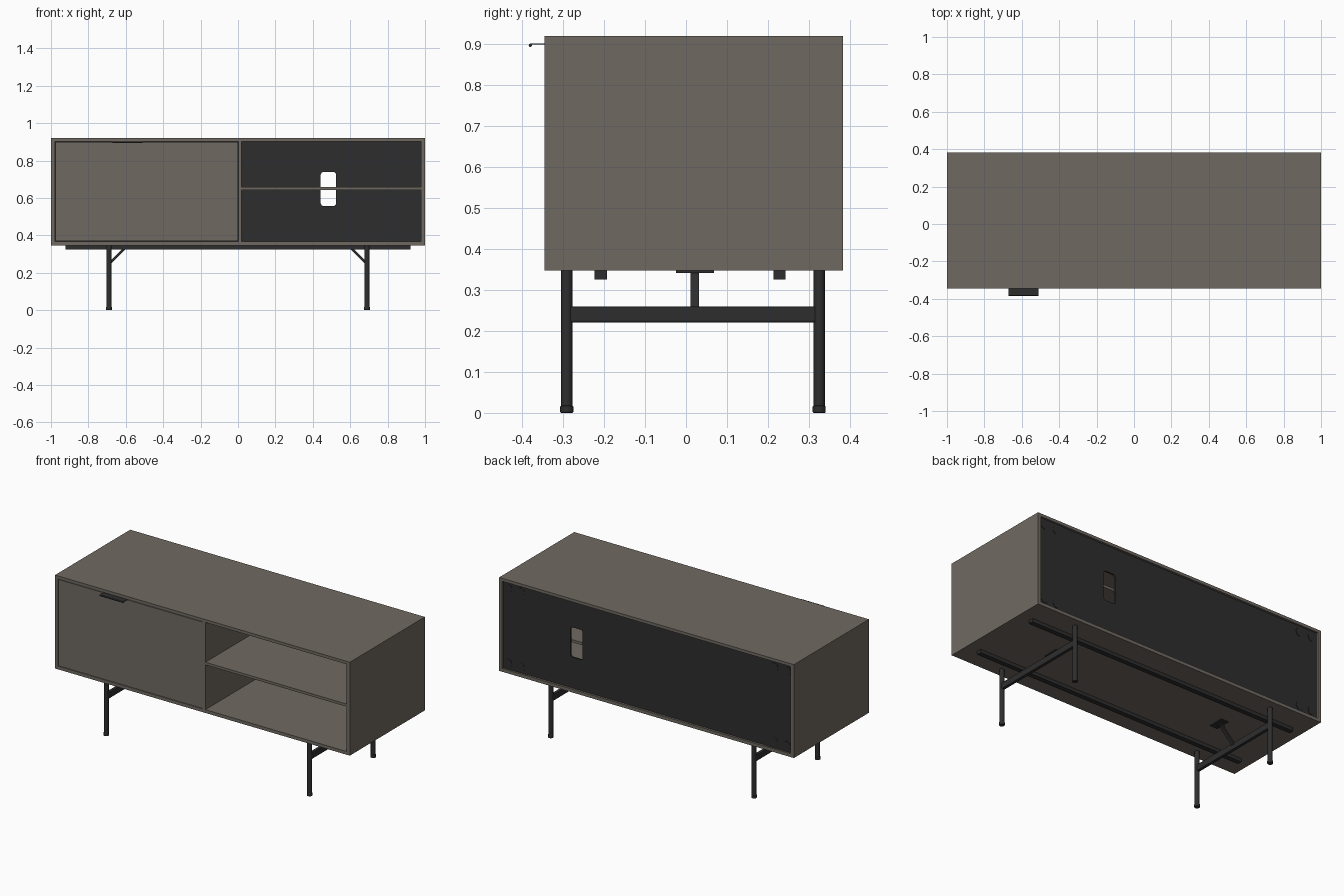
import bpy, bmesh, math
from mathutils import Vector

if "Cube" in bpy.data.objects:
    bpy.data.objects.remove(bpy.data.objects["Cube"])


def material(name, rgb):
    m = bpy.data.materials.new(name)
    m.diffuse_color = (*rgb, 1)
    m.use_nodes = True
    m.node_tree.nodes["Principled BSDF"].inputs["Base Color"].default_value = m.diffuse_color
    return m


WOOD = material("taupe wood", (0.160, 0.141, 0.119))
BLACK = material("black metal", (0.027, 0.027, 0.027))


def finish(name, bm, mat):
    me = bpy.data.meshes.new(name)
    bmesh.ops.recalc_face_normals(bm, faces=bm.faces)
    bm.to_mesh(me)
    bm.free()
    ob = bpy.data.objects.new(name, me)
    bpy.context.collection.objects.link(ob)
    me.materials.append(mat)
    return ob


def box(name, x, y, z, mat, bevel=0.0, segments=1):
    """Box from (min, max) ranges."""
    bm = bmesh.new()
    bmesh.ops.create_cube(bm, size=1)
    for v in bm.verts:
        v.co = Vector([r[0] if c < 0 else r[1] for c, r in zip(v.co, (x, y, z))])
    ob = finish(name, bm, mat)
    if bevel:
        mod = ob.modifiers.new("bevel", 'BEVEL')
        mod.width, mod.segments = bevel, segments
    return ob


def rod(name, a, b, r, mat, sides=24):
    """Smooth cylinder between two points."""
    a, b = Vector(a), Vector(b)
    bm = bmesh.new()
    bmesh.ops.create_cone(bm, cap_ends=True, segments=sides, radius1=r, radius2=r, depth=(b - a).length)
    q = Vector((0, 0, 1)).rotation_difference(b - a)
    for v in bm.verts:
        v.co = q @ v.co + (a + b) / 2
    for f in bm.faces:
        f.smooth = len(f.verts) == 4
    for e in bm.edges:
        e.smooth = all(len(f.verts) == 4 for f in e.link_faces)
    return finish(name, bm, mat)


def prism(name, pts, y, mat):
    """Extrude an xz outline along y."""
    bm = bmesh.new()
    f = bm.faces.new([bm.verts.new((px, y[0], pz)) for px, pz in pts])
    ext = bmesh.ops.extrude_face_region(bm, geom=[f])
    for v in ext["geom"]:
        if isinstance(v, bmesh.types.BMVert):
            v.co.y = y[1]
    return finish(name, bm, mat)


def rounded_rect(x, z, r, n=6):
    pts = []
    for i, (cx, cz) in enumerate(((x[1]-r, z[1]-r), (x[0]+r, z[1]-r), (x[0]+r, z[0]+r), (x[1]-r, z[0]+r))):
        for k in range(n + 1):
            a = math.pi / 2 * (i + k / n)
            pts.append((cx + r * math.cos(a), cz + r * math.sin(a)))
    return pts


# Cabinet carcass
F, B = -0.345, 0.383
box("top_panel", (-1, 1), (F, B), (0.902, 0.92), WOOD)
box("bottom_panel", (-1, 1), (F, B), (0.347, 0.367), WOOD)
for s, side in ((-1, "left"), (1, "right")):
    box(side + "_side_panel", sorted((s * 0.979, s)), (F, B), (0.367, 0.902), WOOD)
box("divider", (0.002, 0.02), (F, 0.36), (0.367, 0.902), WOOD)
box("shelf", (0.02, 0.979), (F, 0.36), (0.642, 0.658), WOOD)
box("door", (-0.976, -0.001), (F, F + 0.018), (0.370, 0.899), WOOD)

# Back panel with a rounded cable slot
cu = bpy.data.curves.new("back_panel", 'CURVE')
cu.dimensions, cu.fill_mode, cu.extrude = '2D', 'BOTH', 0.005
outline = [(-0.979, 0.367), (0.979, 0.367), (0.979, 0.902), (-0.979, 0.902)]
for pts in (outline, rounded_rect((0.442, 0.525), (0.556, 0.74), 0.018)):
    sp = cu.splines.new('POLY')
    sp.points.add(len(pts) - 1)
    for p, (px, pz) in zip(sp.points, pts):
        p.co = (px, pz, 0, 1)
    sp.use_cyclic_u = True
back = bpy.data.objects.new("back_panel", cu)
bpy.context.collection.objects.link(back)
cu.materials.append(BLACK)
back.rotation_euler.x = math.pi / 2
back.location.y = 0.365
bpy.context.view_layer.objects.active = back
back.select_set(True)
bpy.ops.object.convert(target='MESH')
back.select_set(False)

# Back corner strips and round fastener caps
for s, side in ((-1, "left"), (1, "right")):
    box(side + "_back_strip", sorted((s * 0.81, s * 0.979)), (0.369, 0.372), (0.367, 0.902), BLACK)
    for cx in (0.86, 0.945):
        for cz in (0.405, 0.864):
            rod(side + "_fastener_cap", (s * cx, 0.371, cz), (s * cx, 0.374, cz), 0.026, BLACK)

# Door handle: thin tab with a rolled lip
box("handle_tab", (-0.67, -0.51), (-0.38, F + 0.002), (0.8985, 0.9015), BLACK)
rod("handle_lip", (-0.67, -0.38, 0.897), (-0.51, -0.38, 0.897), 0.004, BLACK, 12)

# Mounting rails under the cabinet
for name, y in (("front_rail", -0.208), ("back_rail", 0.228)):
    prism(name, [(-0.922, 0.347), (-0.922, 0.326), (0.922, 0.326), (0.922, 0.347)], (y - 0.0148, y + 0.0148), BLACK)

# Leg frames, one at each end
for s, side in ((-1, "left"), (1, "right")):
    x = s * 0.69
    for name, y in (("front", -0.291), ("back", 0.325)):
        rod(f"{side}_{name}_leg", (x, y, 0.012), (x, y, 0.347), 0.0138, BLACK)
        foot = rod(f"{side}_{name}_foot", (x, y, 0), (x, y, 0.018), 0.0160, BLACK)
        mod = foot.modifiers.new("bevel", 'BEVEL')
        mod.width, mod.segments = 0.003, 2
    box(side + "_crossbar", (x - 0.01, x + 0.01), (-0.285, 0.319), (0.221, 0.26), BLACK, 0.004, 2)
    # Diagonal brace and its fixing plate
    prism(side + "_brace", [(s * px, pz) for px, pz in
          ((0.688, 0.240), (0.688, 0.258), (0.603, 0.343), (0.575, 0.343), (0.575, 0.336), (0.598, 0.330))],
          (0.011, 0.032), BLACK)
    box(side + "_brace_plate", sorted((s * 0.56, s * 0.61)), (-0.025, 0.068), (0.342, 0.348), BLACK)
